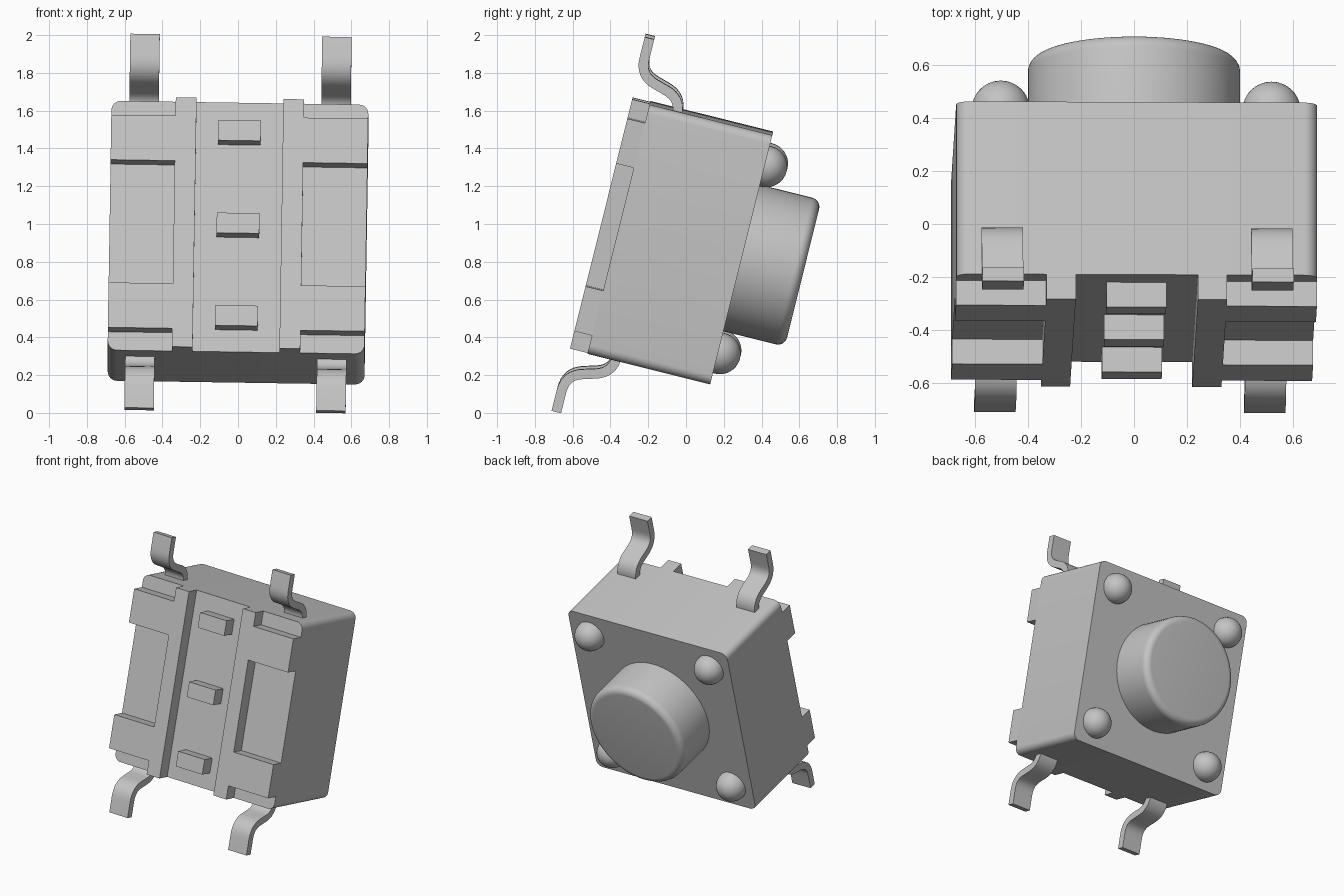
import bpy, bmesh, math
from mathutils import Matrix, Vector

old = bpy.data.objects.get("Cube")
if old:
    bpy.data.objects.remove(old, do_unlink=True)

grey = bpy.data.materials.new("light_grey")
grey.use_nodes = True
GREY = (0.55, 0.55, 0.55, 1)
grey.diffuse_color = GREY
grey.node_tree.nodes["Principled BSDF"].inputs["Base Color"].default_value = GREY

# Parts are made upright (y = 0 is the button side of the case), then tilted
POSE = (Matrix.Translation((0, 0.295, 0.82))
        @ Matrix.Rotation(math.radians(-14), 4, 'X')
        @ Matrix.Rotation(math.radians(0.9), 4, 'Y'))

HALF = 0.68      # half width of the case
BASE = -0.67     # underside of the case
FOOT = -0.766    # face of the raised details


def finish(name, bm, angle=30):
    bmesh.ops.recalc_face_normals(bm, faces=bm.faces[:])
    mesh = bpy.data.meshes.new(name)
    bm.to_mesh(mesh)
    bm.free()
    mesh.transform(POSE)
    mesh.materials.append(grey)
    mesh.shade_smooth()
    mesh.set_sharp_from_angle(angle=math.radians(angle))
    obj = bpy.data.objects.new(name, mesh)
    bpy.context.collection.objects.link(obj)
    return obj


def prism(name, points, direction):
    """Extrude a flat outline along a direction."""
    bm = bmesh.new()
    face = bm.faces.new([bm.verts.new(p) for p in points])
    out = bmesh.ops.extrude_face_region(bm, geom=[face], use_keep_orig=True)
    moved = [g for g in out["geom"] if isinstance(g, bmesh.types.BMVert)]
    bmesh.ops.translate(bm, verts=moved, vec=direction)
    return finish(name, bm)


def slab(name, outline, y0, y1):
    """Extrude an x/z outline between two depths."""
    return prism(name, [(x, y0, z) for x, z in outline], (0, y1 - y0, 0))


def lathe(name, profile, x=0, z=0, steps=48):
    """Spin a radius/depth profile about the y direction."""
    bm = bmesh.new()
    verts = [bm.verts.new((x + r, y, z)) for r, y in profile]
    edges = [bm.edges.new(pair) for pair in zip(verts, verts[1:])]
    bmesh.ops.spin(bm, geom=verts + edges, cent=(x, 0, z), axis=(0, 1, 0),
                   angle=math.tau, steps=steps)
    bmesh.ops.remove_doubles(bm, verts=bm.verts[:], dist=0.0005)
    return finish(name, bm)


def arc(cx, cy, r, start, end, n):
    angles = [math.radians(start + (end - start) * i / n) for i in range(n + 1)]
    return [(cx + r * math.cos(a), cy + r * math.sin(a)) for a in angles]


# Case with rounded corners
R = 0.05
C = HALF - R
outline = []
for k, (sx, sz) in enumerate([(1, 1), (-1, 1), (-1, -1), (1, -1)]):
    outline += arc(sx * C, sz * C, R, 90 * k, 90 * k + 90, 6)
slab("case", outline, BASE, 0)

# Raised rail with two side pads on each half of the underside
half_rail = [(0.34, 0.335), (HALF, 0.335), (HALF, 0.58), (0.34, 0.58),
             (0.34, HALF), (0.23, HALF)]
rail = half_rail + [(x, -z) for x, z in reversed(half_rail)]
for side, s in (("left", 1), ("right", -1)):
    slab(side + "_rail", [(s * x, z) for x, z in rail], FOOT, BASE)

# Row of small blocks down the middle
for name, z in (("upper", 0.505), ("middle", 0), ("lower", -0.505)):
    block = [(-0.113, z - 0.055), (0.113, z - 0.055),
             (0.113, z + 0.055), (-0.113, z + 0.055)]
    slab(name + "_block", block, FOOT, BASE + 0.01)

# Push button with a rounded rim
lathe("button", [(0.4, -0.02)] + arc(0.35, 0.285, 0.05, 0, 90, 8) + [(0, 0.335)], steps=64)

# Domed rivets in the corners
for sx in (1, -1):
    for sz in (1, -1):
        lathe("rivet", [(0.11, -0.02)] + arc(0, 0.01, 0.11, 0, 90, 10),
              sx * 0.51, sz * 0.51, 32)

# Bent legs: a centre line with rounded bends, thickened to a strip
corners = [Vector(p) for p in ((-0.515, 0.6), (-0.515, 0.747),
                               (-0.755, 0.817), (-0.755, 1.02))]
path = [corners[0]]
for before, bend, after in zip(corners, corners[1:], corners[2:]):
    a = bend + (before - bend).normalized() * 0.09
    b = bend + (after - bend).normalized() * 0.09
    for i in range(9):
        t = i / 8
        path.append(a * (1 - t) ** 2 + bend * 2 * t * (1 - t) + b * t ** 2)
path.append(corners[-1])

near, far = [], []
for i, p in enumerate(path):
    d = (path[min(i + 1, len(path) - 1)] - path[max(i - 1, 0)]).normalized()
    n = Vector((-d.y, d.x)) * 0.026
    near.append(p + n)
    far.append(p - n)
strip = near + far[::-1]

WIDTH = 0.156
for side, sx in (("left", 1), ("right", -1)):
    for level, sz in (("upper", 1), ("lower", -1)):
        x0 = sx * 0.508 - WIDTH / 2
        prism(f"{level}_{side}_leg", [(x0, p.x, sz * p.y) for p in strip], (WIDTH, 0, 0))
